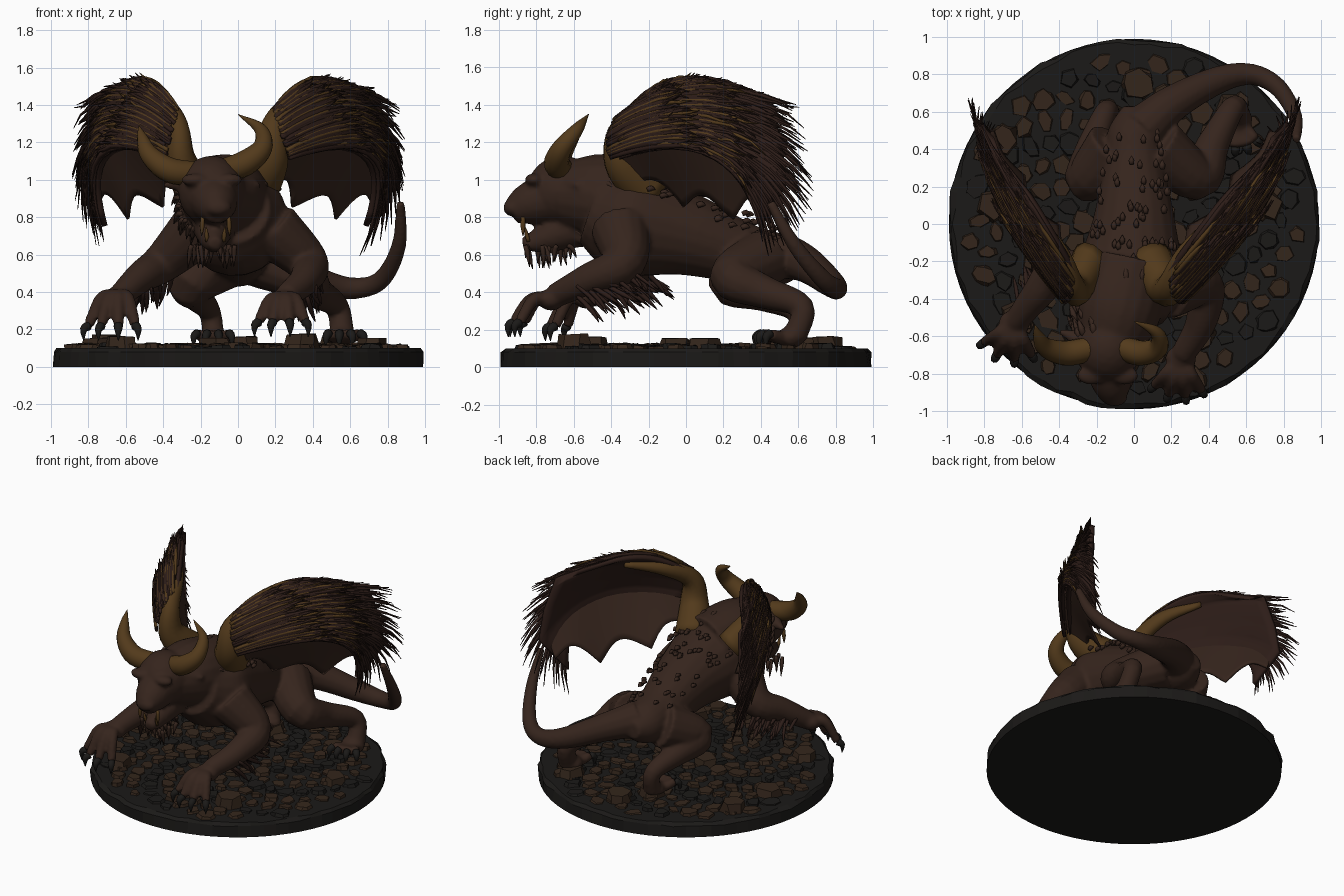
import bpy, bmesh, math, random
from mathutils import Vector as V, Matrix as M

if "Cube" in bpy.data.objects:
    bpy.data.objects.remove(bpy.data.objects["Cube"])
random.seed(4)
R = random.uniform


def material(name, col):
    m = bpy.data.materials.new(name)
    m.diffuse_color = (*col, 1)
    m.use_nodes = True
    m.node_tree.nodes["Principled BSDF"].inputs["Base Color"].default_value = m.diffuse_color
    return m


HIDE = material("hide", (0.036, 0.018, 0.012))
DARK = material("dark_plume", (0.026, 0.012, 0.009))
GOLD = material("ochre", (0.085, 0.042, 0.011))
STONE = material("stone", (0.034, 0.019, 0.011))
BLACK = material("dark_stone", (0.011, 0.010, 0.009))


def make(name, bm, mat, smooth=True):
    bmesh.ops.recalc_face_normals(bm, faces=bm.faces)
    me = bpy.data.meshes.new(name)
    bm.to_mesh(me)
    bm.free()
    me.materials.append(mat)
    for p in me.polygons:
        p.use_smooth = smooth
    ob = bpy.data.objects.new(name, me)
    bpy.context.collection.objects.link(ob)
    return ob


def spline(pts, steps):
    # Catmull-Rom through points of any dimension
    P = [V(p) for p in pts]
    P = [P[0] * 2 - P[1]] + P + [P[-1] * 2 - P[-2]]
    out = []
    for i in range(1, len(P) - 2):
        a, b, c, d = P[i - 1:i + 3]
        for k in range(steps):
            t = k / steps
            out.append(0.5 * (2 * b + (c - a) * t + (2 * a - 5 * b + 4 * c - d) * t * t + (3 * b - a - 3 * c + d) * t ** 3))
    return out + [P[-2]]


def tube(bm, pts, n=12, steps=5):
    # closed tube through (x, y, z, radius) points
    path = spline(pts, steps) if steps > 1 else [V(p) for p in pts]
    rings, side = [], None
    for i, p in enumerate(path):
        d = (path[min(i + 1, len(path) - 1)].xyz - path[max(i - 1, 0)].xyz).normalized()
        if side is None:
            side = d.orthogonal()
        side = (side - d * side.dot(d)).normalized()
        up = d.cross(side)
        r = max(p[3], 0.002)
        rings.append([bm.verts.new(p.xyz + r * (side * math.cos(6.28319 * k / n) + up * math.sin(6.28319 * k / n))) for k in range(n)])
    for A, B in zip(rings, rings[1:]):
        for k in range(n):
            bm.faces.new((A[k], A[(k + 1) % n], B[(k + 1) % n], B[k]))
    bm.faces.new(rings[0][::-1])
    bm.faces.new(rings[-1])


def ball(bm, c, s):
    bmesh.ops.create_icosphere(bm, subdivisions=3, radius=1, matrix=M.Translation(c) @ M.Diagonal((*s, 1)))


def tuft(bm, a, b, r, bend=(0, 0, 0.02)):
    # thin pointed strand
    a, b = V(a), V(b)
    m = (a + b) / 2 + V(bend)
    tube(bm, [(*a, r * 0.8), (*m, r), (*b, 0.002)], 5, 2)


# round base with chipped rim
bm = bmesh.new()
bmesh.ops.create_cone(bm, cap_ends=True, segments=72, radius1=0.99, radius2=0.99, depth=0.1, matrix=M.Translation((0, 0, 0.05)))
rim = [e for e in bm.edges if abs(e.verts[0].co.z - 0.1) < 1e-4 and abs(e.verts[1].co.z - 0.1) < 1e-4]
bmesh.ops.bevel(bm, geom=rim, offset=0.02, segments=1, affect='EDGES')
for v in bm.verts:
    k = R(0.985, 1.01) if v.co.z > 0.01 else 1
    v.co.x *= k
    v.co.y *= k
make("base", bm, BLACK, False)

# flagstones: low cobbles plus a few raised blocks
lo, hi = bmesh.new(), bmesh.new()


def stone(bm, x, y, r, top):
    n = random.choice((5, 6, 7))
    got = bmesh.ops.create_cone(bm, cap_ends=True, segments=n, radius1=r, radius2=r * 0.8, depth=top - 0.08,
                                matrix=M.Translation((x, y, (top + 0.08) / 2)) @ M.Rotation(R(0, 6), 4, 'Z') @ M.Diagonal((1, R(0.6, 1), 1, 1)))
    for v in got['verts']:
        v.co += V((R(-.15, .15) * r, R(-.15, .15) * r, R(-.006, .004)))


for i in range(190):
    a, d = i * 2.39996, 0.9 * math.sqrt((i + .5) / 190)
    stone(lo if i % 3 else hi, d * math.cos(a), d * math.sin(a), R(.05, .08), R(.108, .128))
for x, y in ((-.62, -.5), (-.12, -.05), (.72, .1), (.5, .62), (-.1, .55), (-.75, .1), (.02, .75), (.35, -.6), (-.7, .45)):
    stone(lo, x, y, R(.09, .12), R(.15, .178))
make("flagstones", lo, STONE, False)
make("dark_flagstones", hi, BLACK, False)

# body, neck, head, limbs and tail fused into one skin
bm = bmesh.new()
tube(bm, [(-.03, -.5, .85, .2), (-.02, -.3, .78, .29), (0, 0, .71, .225), (0, .3, .61, .165), (0, .5, .57, .14), (0, .63, .57, .06)], 20)
tube(bm, [(-.02, -.2, .88, .22), (-.08, -.45, .91, .23), (-.13, -.64, .92, .18)], 18)
ball(bm, (-.14, -.66, .94), (.18, .19, .19))
tube(bm, [(-.14, -.68, .92, .15), (-.12, -.84, .87, .115), (-.11, -.93, .83, .07)], 16)
ball(bm, (-.105, -.93, .85), (.07, .045, .045))
tube(bm, [(-.13, -.55, .76, .12), (-.13, -.76, .685, .075), (-.12, -.87, .655, .035)], 14)
for s in (-1, 1):
    ball(bm, (-.14 + s * .09, -.81, 1.0), (.075, .05, .035))
    tube(bm, [(-.14 + s * .15, -.62, .98, .05), (-.14 + s * .26, -.57, .97, .012)], 10)
ARMS = {"left": [(-.2, -.32, .75, .16), (-.4, -.25, .56, .11), (-.52, -.38, .48, .085), (-.63, -.52, .38, .065)],
        "right": [(.18, -.35, .74, .16), (.37, -.33, .56, .115), (.36, -.52, .47, .085), (.26, -.7, .38, .065)]}
LEGS = {"left": [(-.1, .42, .56, .16), (-.25, .24, .45, .125), (-.22, .42, .38, .085), (-.15, .6, .29, .06), (-.13, .58, .14, .06)],
        "right": [(.12, .42, .58, .16), (.34, .25, .48, .125), (.42, .42, .4, .09), (.53, .62, .32, .065), (.56, .58, .16, .065)]}
for p in list(ARMS.values()) + list(LEGS.values()):
    tube(bm, p, 14)
TAIL = [(.04, .5, .6, .13), (.2, .64, .55, .1), (.45, .77, .45, .075), (.63, .8, .42, .058), (.77, .73, .47, .05), (.86, .58, .65, .04), (.87, .45, .88, .025)]
tube(bm, TAIL, 12)

# toes and claws
claws = bmesh.new()


def paw(w, yaw, reach, tipz, spread, r):
    w = V(w)
    ball(bm, w, (r * 2, r * 1.7, r * 1.4))
    for k in (-1.5, -.5, .5, 1.5):
        a = yaw + k * spread
        d = V((math.sin(a), -math.cos(a), 0))
        q = w + d * reach * .55
        e = V((*(w + d * reach).xy, tipz + .07))
        tube(bm, [(*w, r), (*q, r * .85), (*e, r * .7)], 10, 4)
        tube(claws, [(*e, r * .6), (*(e + d * .03 + V((0, 0, -.02))), r * .5), (*(e + d * .03 + V((0, 0, -.08))), .002)], 8, 3)


paw((-.64, -.53, .37), -.25, .19, .15, .5, .042)
paw((.25, -.72, .36), -.1, .2, .17, .45, .042)
paw((-.12, .55, .15), -.1, .15, .11, .4, .04)
paw((.55, .56, .16), .15, .15, .11, .4, .042)
skin = make("beast_body", bm, HIDE)
rm = skin.modifiers.new("fuse", 'REMESH')
rm.mode, rm.voxel_size, rm.use_smooth_shade = 'VOXEL', 0.014, True
sm = skin.modifiers.new("soften", 'SMOOTH')
sm.factor, sm.iterations = 0.5, 4
make("claws", claws, BLACK)

# horns
bm = bmesh.new()
tube(bm, [(-.2, -.66, 1.03, .065), (-.36, -.69, 1.05, .068), (-.47, -.66, 1.13, .052), (-.51, -.6, 1.22, .03), (-.53, -.54, 1.29, .002)], 14)
tube(bm, [(-.07, -.66, 1.05, .065), (.04, -.69, 1.09, .068), (.13, -.66, 1.17, .054), (.12, -.58, 1.27, .034), (.0, -.52, 1.35, .002)], 14)
make("horns", bm, GOLD)

# fangs
bm = bmesh.new()
for s in (-1, 1):
    tuft(bm, (-.12 + s * .07, -.87, .8), (-.12 + s * .075, -.87, .7), .014, (0, 0, 0))
    tuft(bm, (-.12 + s * .045, -.84, .67), (-.12 + s * .05, -.86, .75), .012, (0, 0, 0))
make("fangs", bm, GOLD)

# mane, beard, back scales and forearm fringes
bm = bmesh.new()
for i in range(150):
    t, a = R(0, 1), R(0, 6.283)
    c = V((-.14, -.62, .9)).lerp(V((-.03, -.3, .83)), t)
    o = V((math.cos(a), 0, math.sin(a)))
    p = c + o * (.18 + .08 * t)
    tuft(bm, p, p + o * R(.02, .045) + V((0, R(.05, .1), -.04)), R(.012, .02))
for i in range(22):
    p = V((-.13 + R(-.12, .12), R(-.86, -.62), .65))
    tuft(bm, p, p + V((R(-.02, .02), R(-.02, .05), R(-.13, -.06))), .015)
for i in range(70):
    t, a = R(0, 1), R(-1.1, 1.1)
    r = .29 - .14 * t
    p = V((r * math.sin(a), -.25 + .75 * t, .78 - .2 * t + r * math.cos(a)))
    tuft(bm, p, p + V((0, .045, .0)), .016, (0, 0, .008))
make("mane_and_scales", bm, HIDE)
bm = bmesh.new()
for s, arm in ((-1, ARMS["left"]), (1, ARMS["right"])):
    for i in range(45):
        p = V(arm[1]).xyz.lerp(V(arm[2]).xyz, R(-.1, 1.3)) + V((R(-.07, .07), R(-.04, .04), R(-.07, .0)))
        tuft(bm, p, p + V((s * R(-.02, .06), R(.08, .2), R(-.16, -.04))), R(.01, .016), (0, .02, -.01))
make("forearm_fringes", bm, DARK)

# wings: a fan of curves (start, bend, tip) from the top to the lowest feather
FAN = [((.16, -.28, 1.36), (.36, -.05, 1.62), (.56, .25, 1.5)),
       ((.17, -.36, 1.31), (.55, .05, 1.62), (.84, .6, 1.37)),
       ((.2, -.4, 1.22), (.7, .1, 1.54), (.87, .66, 1.08)),
       ((.23, -.4, 1.14), (.86, .2, 1.46), (.84, .67, .82)),
       ((.24, -.38, 1.1), (1.0, .35, 1.36), (.61, .44, .54))]


def fan(a, t):
    i = min(int(a), 3)
    p, q, r = [V(FAN[i][k]).lerp(V(FAN[i + 1][k]), a - i) for k in range(3)]
    return p * (1 - t) ** 2 + q * 2 * t * (1 - t) + r * t * t


def grid(bm, f, nu, nv):
    vs = [[bm.verts.new(f(i / nu, j / nv)) for j in range(nv + 1)] for i in range(nu + 1)]
    for i in range(nu):
        for j in range(nv):
            bm.faces.new((vs[i][j], vs[i + 1][j], vs[i + 1][j + 1], vs[i][j + 1]))


EDGE = spline([(.15, -.3, .97), (.2, -.12, .92), (.33, .05, .83), (.47, .2, .78), (.6, .38, .84), (.72, .5, .86)], 6)


def membrane(u, v):
    top = fan(3.0, u * .8)
    low = EDGE[round(u * 30)]
    return top.lerp(low, v * (1 - .28 * abs(math.sin(u * 3 * math.pi))))


OUT = V((.75, -.45, .4))
for side in ("right", "left"):
    def place(b):
        if side == "left":
            for v in b.verts:
                v.co.x = -(.28 + (v.co.x - .14) * .8)
        return b
    sheet = bmesh.new()
    grid(sheet, lambda u, v: fan(u * 4, v * .86), 20, 14)
    make(side + "_wing_sheet", place(sheet), DARK).modifiers.new("thick", 'SOLIDIFY').thickness = .03
    web = bmesh.new()
    grid(web, membrane, 30, 8)
    make(side + "_wing_membrane", place(web), HIDE).modifiers.new("thick", 'SOLIDIFY').thickness = .016
    arm = bmesh.new()
    tube(arm, [(.08, -.2, .93, .13), (.17, -.34, 1.1, .1), (.19, -.33, 1.28, .07), (.28, -.15, 1.4, .05), (.46, .06, 1.46, .02)], 12)
    make(side + "_wing_arm", place(arm), GOLD)
    long, tips = bmesh.new(), bmesh.new()
    for layer, (count, t0, t1, r) in enumerate(((75, .3, 1.0, .013), (75, .12, .76, .014), (60, .0, .45, .016))):
        for i in range(count):
            a = min(4, max(0, 4 * (i + R(-.4, .4)) / (count - 1)))
            s, e = t0 + R(-.05, .1), t1 + R(-.12, .03)
            pts = []
            for k in range(9):
                w = k / 8
                p = fan(a, max(0, s + (e - s) * w)) + OUT * (.012 + .016 * layer + .03 * (w ** 4) * R(.2, 1))
                p.z += .02 * w ** 4 * R(-1, 1)
                pts.append((*p, r * (1 - w ** 3) * (.7 + .5 * w) + .002))
            tube(tips if layer and i % 4 == 0 else long, pts, 5, 1)
    make(side + "_wing_feathers", place(long), DARK)
    make(side + "_wing_ochre_feathers", place(tips), GOLD)
